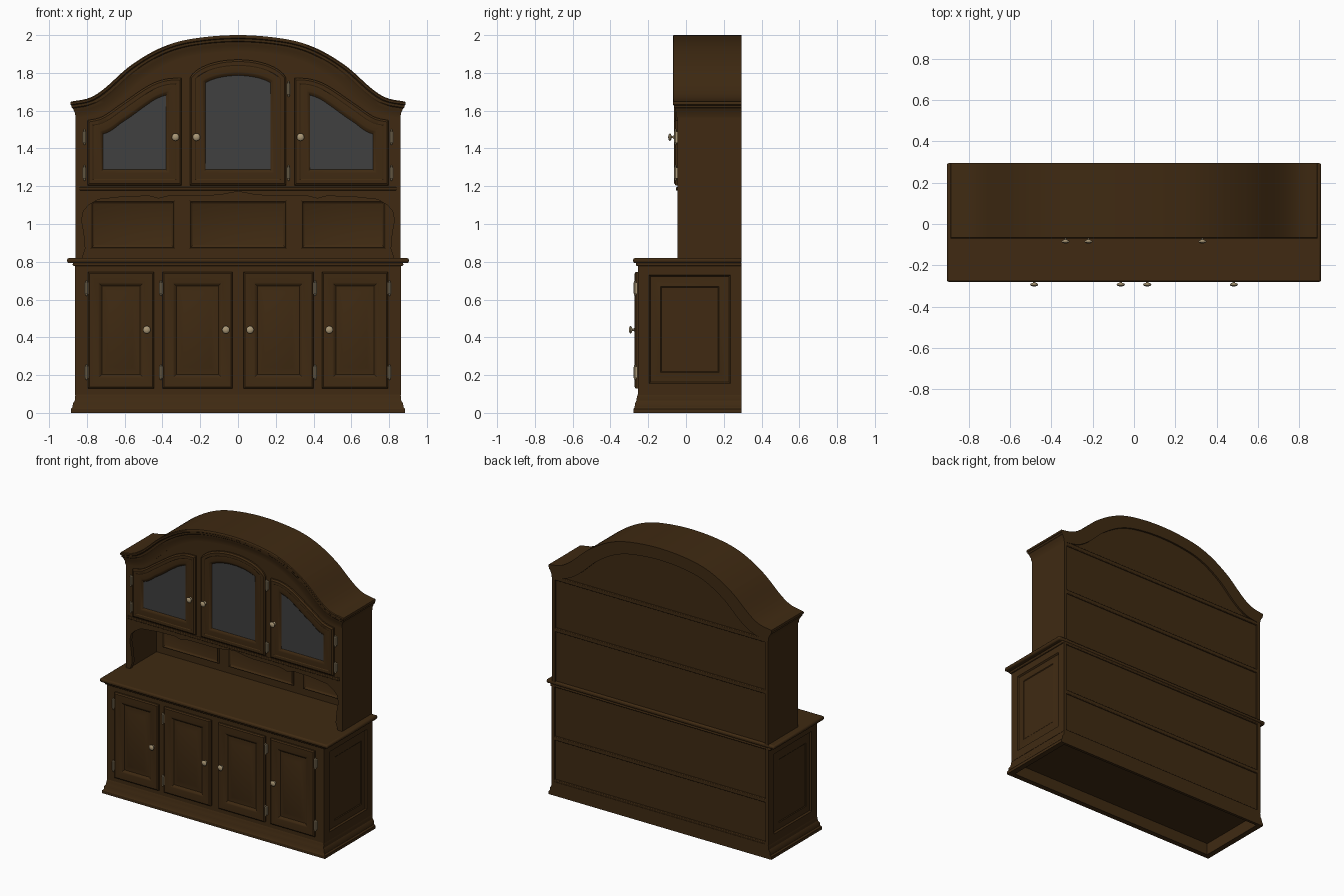
import bpy, bmesh, math

if "Cube" in bpy.data.objects:
    bpy.data.objects.remove(bpy.data.objects["Cube"])

def material(name, rgb):
    m = bpy.data.materials.new(name)
    m.diffuse_color = (*rgb, 1)
    m.use_nodes = True
    m.node_tree.nodes["Principled BSDF"].inputs["Base Color"].default_value = m.diffuse_color
    return m

WOOD = material("dark_wood", (0.05, 0.023, 0.006))
GLASS = material("grey_glass", (0.05, 0.05, 0.05))
BRASS = material("aged_brass", (0.40, 0.31, 0.18))
BACK = 0.295

def finish(name, bm, mats=(WOOD,), angle=30):
    bmesh.ops.recalc_face_normals(bm, faces=bm.faces)
    me = bpy.data.meshes.new(name)
    bm.to_mesh(me)
    bm.free()
    ob = bpy.data.objects.new(name, me)
    bpy.context.collection.objects.link(ob)
    for m in mats:
        me.materials.append(m)
    bpy.ops.object.select_all(action='DESELECT')
    ob.select_set(True)
    bpy.context.view_layer.objects.active = ob
    bpy.ops.object.shade_smooth_by_angle(angle=math.radians(angle))
    return ob

def loft(name, rings, mats=(WOOD,), fill=0, angle=30):
    """Join closed rings of points, cap both ends; last cap gets material index fill."""
    bm = bmesh.new()
    vs = [[bm.verts.new(p) for p in r] for r in rings]
    n = len(vs[0])
    for a, b in zip(vs, vs[1:]):
        for i in range(n):
            j = (i + 1) % n
            bm.faces.new((a[i], a[j], b[j], b[i]))
    bm.faces.new(vs[0])
    bm.faces.new(vs[-1]).material_index = fill
    return finish(name, bm, mats, angle)

def box(name, x0, x1, y0, y1, z0, z1, bevel=0, mat=WOOD):
    ring = lambda z: [(x0, y0, z), (x1, y0, z), (x1, y1, z), (x0, y1, z)]
    ob = loft(name, [ring(z0), ring(z1)], (mat,))
    if bevel:
        md = ob.modifiers.new("bevel", 'BEVEL')
        md.width, md.segments = bevel, 2
    return ob

def smooth_curve(pts):
    """Smooth height function of |x| through a few points."""
    full = [(-pts[1][0], pts[1][1])] + pts if pts[0][0] == 0 else pts
    def slope(i):
        a, b = full[max(i - 1, 0)], full[min(i + 1, len(full) - 1)]
        return (b[1] - a[1]) / (b[0] - a[0])
    def f(x):
        x = min(max(abs(x), pts[0][0]), pts[-1][0])
        i = max(k for k in range(len(full) - 1) if full[k][0] <= x)
        (xa, za), (xb, zb) = full[i], full[i + 1]
        h = xb - xa
        t = (x - xa) / h
        return (za * (1 + 2 * t) * (1 - t) ** 2 + h * slope(i) * t * (1 - t) ** 2
                + zb * t * t * (3 - 2 * t) + h * slope(i + 1) * t * t * (t - 1))
    return f

def panel(name, x0, x1, z0, top, steps, fill=None, n=24):
    """Moulded panel facing -y: steps are (margin, y); top is a height or a function."""
    if not callable(top):
        height, n = top, 1
        top = lambda x: height
    rings = []
    for m, y in steps:
        r = [(x0 + m, y, z0 + m), (x1 - m, y, z0 + m)]
        for i in range(n + 1):
            x = x1 - m + (x0 - x1 + 2 * m) * i / n
            s = (top(x + 1e-3) - top(x - 1e-3)) / 2e-3
            r.append((x, y, top(x) - m * min(math.hypot(1, s), 1.3)))
        rings.append(r)
    return loft(name, rings, (WOOD, fill or WOOD), 1)

def knob(name, x, y, z):
    prof = [(.013, .004), (.012, -.004), (.006, -.008), (.006, -.016), (.017, -.02),
            (.020, -.026), (.014, -.032), (.004, -.034)]
    loft(name, [[(x + r * math.cos(a * math.pi / 8), y + d, z + r * math.sin(a * math.pi / 8))
                 for a in range(16)] for r, d in prof], (BRASS,), angle=50)

def hinge(name, x, y, z):
    box(name + "_plate", x - .01, x + .01, y - .006, y + .004, z - .03, z + .03, mat=BRASS)
    prof = [(.002, -.042), (.006, -.036), (.004, -.031), (.007, -.029),
            (.007, .029), (.004, .031), (.006, .036), (.002, .042)]
    loft(name + "_barrel", [[(x + r * math.cos(a * math.pi / 5), y - .008 + r * math.sin(a * math.pi / 5), z + d)
                             for a in range(10)] for r, d in prof], (BRASS,))

# Plinth with moulded edge, hollow underneath
plinth = [(.845, -.24, .275, .085), (.845, -.24, .275, 0), (.885, -.278, BACK, 0), (.885, -.278, BACK, .02),
          (.876, -.272, BACK, .03), (.874, -.27, BACK, .05), (.864, -.262, BACK, .065),
          (.864, -.260, BACK, .085), (.858, -.254, BACK, .1)]
loft("plinth", [[(-x, y, z), (x, y, z), (x, b, z), (-x, b, z)] for x, y, b, z in plinth])

# Lower carcass and counter
box("lower_carcass", -.85, .85, -.255, .275, .095, .795)
box("counter_moulding", -.875, .875, -.265, BACK, .778, .795, .006)
box("counter_top", -.905, .905, -.28, BACK, .793, .82, .01)

# Framed panels on both lower sides
side_steps = [(0, -.84), (0, -.862), (.06, -.862), (.068, -.852), (.082, -.852), (.12, -.860), (.125, -.856)]
for s, label in ((1, "right"), (-1, "left")):
    y0, y1 = sorted((-.255 * s, BACK * s))
    side = panel("lower_side_" + label, y0, y1, .095, .79, side_steps)
    side.rotation_euler.z = s * math.pi / 2

# Four lower doors with raised fields
low_steps = [(0, -.25), (0, -.266), (.008, -.273), (.055, -.273), (.064, -.268), (.074, -.260),
             (.082, -.260), (.112, -.269)]
for s, label in ((-1, "left"), (1, "right")):
    for a, b, kx, hx, part in ((.445, .795, .483, .802, "outer"), (.03, .4, .064, .408, "inner")):
        x0, x1 = sorted((a * s, b * s))
        panel(f"lower_door_{part}_{label}", x0, x1, .13, .745, low_steps)
        knob(f"lower_knob_{part}_{label}", kx * s, -.268, .44)
        for z, pos in ((.215, "low"), (.66, "high")):
            hinge(f"lower_hinge_{part}_{label}_{pos}", hx * s, -.262, z)

# Upper sides, cabinet floor and arched front
arch = smooth_curve([(0, 2.0), (.257, 1.978), (.415, 1.93), (.574, 1.835),
                     (.71, 1.715), (.785, 1.668), (.885, 1.648)])
for s, label in ((1, "right"), (-1, "left")):
    x0, x1 = sorted((.835 * s, .86 * s))
    box("upper_side_" + label, x0, x1, -.044, BACK, .815, 1.63)
box("upper_floor", -.84, .84, -.04, .28, 1.175, 1.195)
panel("upper_front", -.858, .858, 1.18, lambda x: arch(x) - .04, [(0, -.025), (0, -.045)], n=48)

# Arched back board with shelf edges showing behind
panel("back_board", -.85, .85, .09, lambda x: arch(x) - .04, [(0, .282), (0, .268)], n=48)
for z in (.1, .41, .8, 1.19, 1.56):
    box("back_rail", -.845, .845, .27, .292, z - .014, z + .014, .004)

# Crown moulding swept along the arch: (drop, front y, end x)
crown = [(0, -.066, .885), (.006, -.07, .887), (.016, -.07, .887), (.02, -.064, .882), (.032, -.063, .88),
         (.036, -.058, .874), (.05, -.056, .868), (.06, -.051, .863), (.085, -.050, .860)]
N = 64
bm = bmesh.new()
rows = []
for i in range(N + 1):
    x = -.885 + 1.77 * i / N
    s = (arch(x + 1e-3) - arch(x - 1e-3)) / 2e-3 if 0 < i < N else 0
    k = math.hypot(1, s)
    row = []
    for back in (0, 1):
        for d, y, ex in (crown if not back else crown[::-1]):
            px = (x + d * s / k) * ex / .885
            row.append(bm.verts.new((max(-ex, min(ex, px)), BACK if back else y, arch(x) - d / k)))
    rows.append(row)
M = len(rows[0])
for a, b in zip(rows, rows[1:]):
    for j in range(M):
        bm.faces.new((a[j], a[(j + 1) % M], b[(j + 1) % M], b[j]))
for r in (rows[0], rows[-1]):
    for j in range(len(crown) - 1):
        bm.faces.new((r[j], r[j + 1], r[M - 2 - j], r[M - 1 - j]))
finish("crown_moulding", bm)

# Glazed upper doors: arched centre and two swept sides
glass_steps = [(0, -.04), (0, -.055), (.01, -.063), (.028, -.063), (.033, -.060),
               (.065, -.062), (.072, -.060), (.084, -.050)]
centre_top = lambda x: 1.745 + .125 * math.sqrt(max(0, 1 - (x / .262) ** 2))
side_top = smooth_curve([(.295, 1.772), (.38, 1.768), (.47, 1.735), (.62, 1.635), (.72, 1.568), (.8, 1.548)])
panel("upper_door_centre", -.255, .255, 1.205, centre_top, glass_steps, GLASS, 32)
for s, label in ((-1, "left"), (1, "right")):
    x0, x1 = sorted((.298 * s, .798 * s))
    panel("upper_door_" + label, x0, x1, 1.205, side_top, glass_steps, GLASS, 32)
    knob("upper_knob_" + label, .331 * s, -.06, 1.46)
    for z in (1.27, 1.46):
        hinge("upper_hinge_" + label, .812 * s, -.048, z)
knob("upper_knob_centre", -.22, -.06, 1.46)
for z in (1.27, 1.715):
    hinge("upper_hinge_centre", .268, -.05, z)

# Shaped valance with curved side brackets around the open niche
half = [(.858, 1.2), (.858, .82), (.825, .82), (.808, .87), (.815, .95), (.828, 1.02), (.818, 1.07),
        (.79, 1.10), (.74, 1.13), (.6, 1.145), (.47, 1.148), (.42, 1.135), (.37, 1.148),
        (.3, 1.15), (.15, 1.15), (.08, 1.157), (0, 1.172)]
outline = half + [(-x, z) for x, z in half[-2::-1]]
loft("niche_valance", [[(x, y, z) for x, z in outline] for y in (-.02, -.046)])
box("door_rail", -.84, .84, -.054, -.04, 1.178, 1.195, .004)

# Three framed panels at the back of the niche
for x0, x1, label in ((-.78, -.335, "left"), (-.257, .257, "centre"), (.335, .78, "right")):
    panel("niche_panel_" + label, x0, x1, .87, 1.125,
          [(0, .27), (0, .26), (.006, .256), (.012, .262), (.02, .266)])
